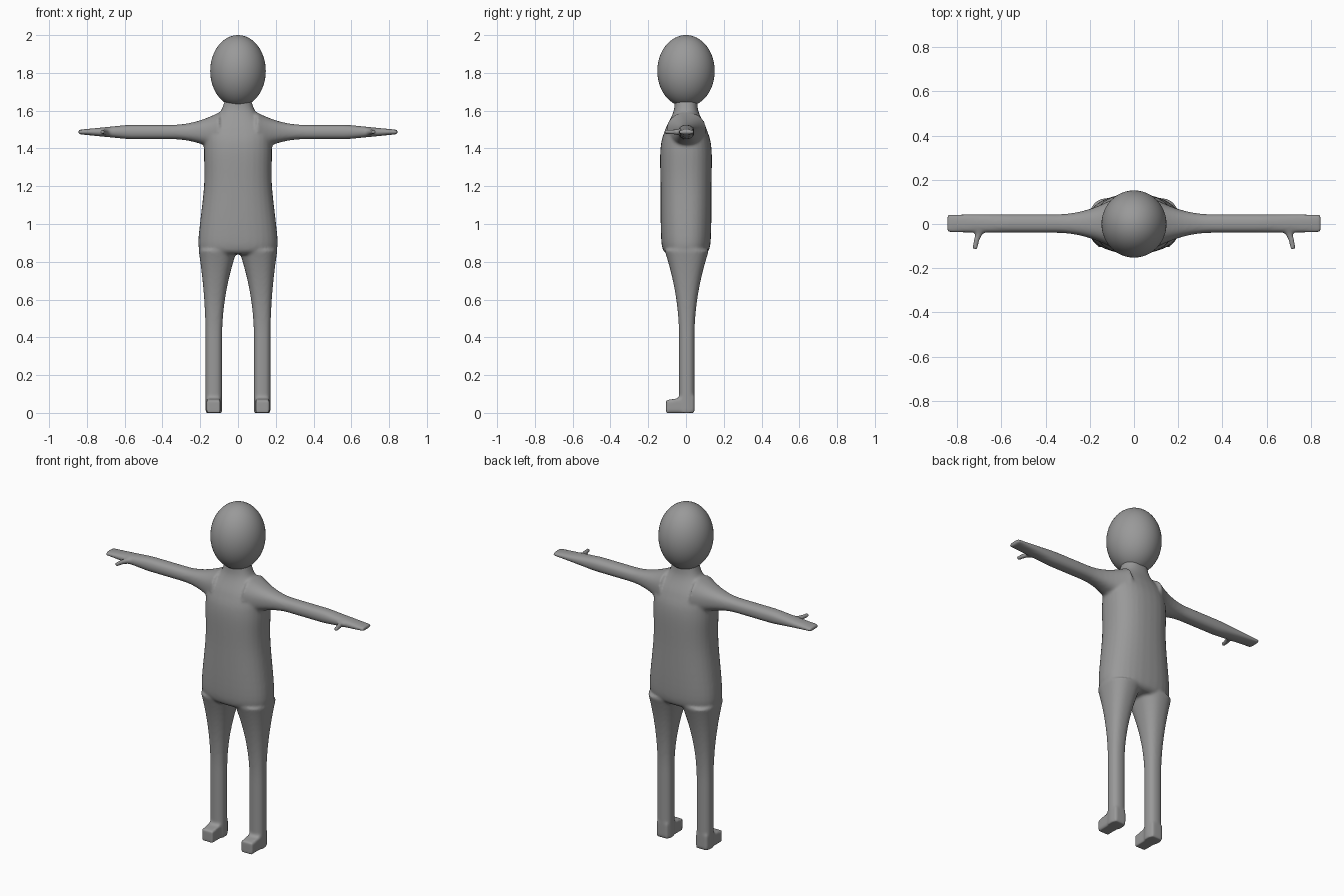
import bpy, bmesh
from math import sin, cos, tau, copysign
from mathutils import Matrix, Vector
from mathutils.geometry import interpolate_bezier

cube = bpy.data.objects.get("Cube")
if cube:
    bpy.data.objects.remove(cube, do_unlink=True)

shade = (0.32, 0.32, 0.32, 1)
grey = bpy.data.materials.new("plain grey")
grey.use_nodes = True
grey.diffuse_color = shade
grey.node_tree.nodes["Principled BSDF"].inputs["Base Color"].default_value = shade


def spread(start, end, count=24):
    """Evenly spaced stations from start to end."""
    return [start + (end - start) * i / count for i in range(count + 1)]


def rounded(value, power=2.4):
    """Squares off a circle a little."""
    return copysign(abs(value) ** (2 / power), value)


def loft(bm, sections, count=32):
    """Skin cross-sections, each given as centre, first and second half-axis."""
    rings = []
    for centre, across, up in sections:
        angles = [tau * k / count for k in range(count)]
        rings.append([bm.verts.new(Vector(centre) + Vector(across) * rounded(cos(a))
                                   + Vector(up) * rounded(sin(a))) for a in angles])
    faces = [bm.faces.new((low[k - 1], low[k], high[k], high[k - 1]))
             for low, high in zip(rings, rings[1:]) for k in range(count)]
    faces += [bm.faces.new(rings[0]), bm.faces.new(rings[-1])]
    bmesh.ops.recalc_face_normals(bm, faces=faces)


def finish(bm, name):
    mesh = bpy.data.meshes.new(name)
    bm.to_mesh(mesh)
    bm.free()
    mesh.materials.append(grey)
    mesh.shade_smooth()
    obj = bpy.data.objects.new(name, mesh)
    bpy.context.collection.objects.link(obj)
    return obj


def torso_section(z, width, depth):
    return (0, 0, z), (width, 0, 0), (0, depth, 0)


def leg_section(side, z):
    flare = max(0, (z - 0.4) / 0.45) ** 2
    centre = (side * (0.128 - 0.02 * flare), 0.004, z)
    return centre, (0.044 + 0.055 * flare, 0, 0), (0, 0.041 + 0.073 * flare, 0)


def arm_section(side, x):
    flare = 0.13 * max(0, 1 - x / 0.35) ** 2
    taper = 0.1 * max(0, x - 0.58)
    return (side * x, 0.002, arm_height), (0, 0.042 + flare, 0), (0, 0, 0.038 + flare - taper)


def thumb_section(side, y):
    bend = (y + 0.11) ** 2
    radius = 0.012 + bend
    return (side * (0.717 - 4 * bend), y, arm_height), (radius, 0, 0), (0, 0, radius)


arm_height = 1.487
body = bmesh.new()

# Torso and neck, from hips upwards: height, half width, half depth
rows = [Vector(r) for r in ((0.84, 0.18, 0.1), (0.9, 0.21, 0.13), (1.2, 0.18, 0.135),
                            (1.4, 0.18, 0.135), (1.5, 0.17, 0.11), (1.6, 0.09, 0.065),
                            (1.7, 0.06, 0.06))]
path = []
for a, b, c, d in zip(rows[:1] + rows, rows, rows[1:], rows[2:] + rows[-1:]):
    path += interpolate_bezier(b, b + (c - a) / 6, c - (d - b) / 6, c, 8)[:-1]
loft(body, [torso_section(*row) for row in path])

# Paired limbs
for side in (1, -1):
    loft(body, [leg_section(side, z) for z in spread(0, 0.86)])
    loft(body, [arm_section(side, x) for x in spread(0.1, 0.845)])
    loft(body, [thumb_section(side, y) for y in spread(-0.02, -0.114)])

    # Foot: a block whose top rises towards the ankle
    place = Matrix.Translation((side * 0.13, -0.03, 0.034)) @ Matrix.Diagonal((0.074, 0.15, 0.068, 1))
    for vert in bmesh.ops.create_cube(body, size=1, matrix=place)["verts"]:
        if vert.co.y > 0 and vert.co.z > 0.05:
            vert.co.z += 0.02

body = finish(body, "body")
blend = body.modifiers.new("blend parts", "REMESH")
blend.mode = "VOXEL"
blend.voxel_size = 0.008
blend.use_smooth_shade = True
soften = body.modifiers.new("soften joins", "SMOOTH")
soften.iterations = 6

# Egg-shaped head
head = bmesh.new()
egg = Matrix.Translation((0, 0, 1.81)) @ Matrix.Diagonal((0.147, 0.152, 0.19, 1))
bmesh.ops.create_uvsphere(head, u_segments=48, v_segments=32, radius=1, matrix=egg)
finish(head, "head")
